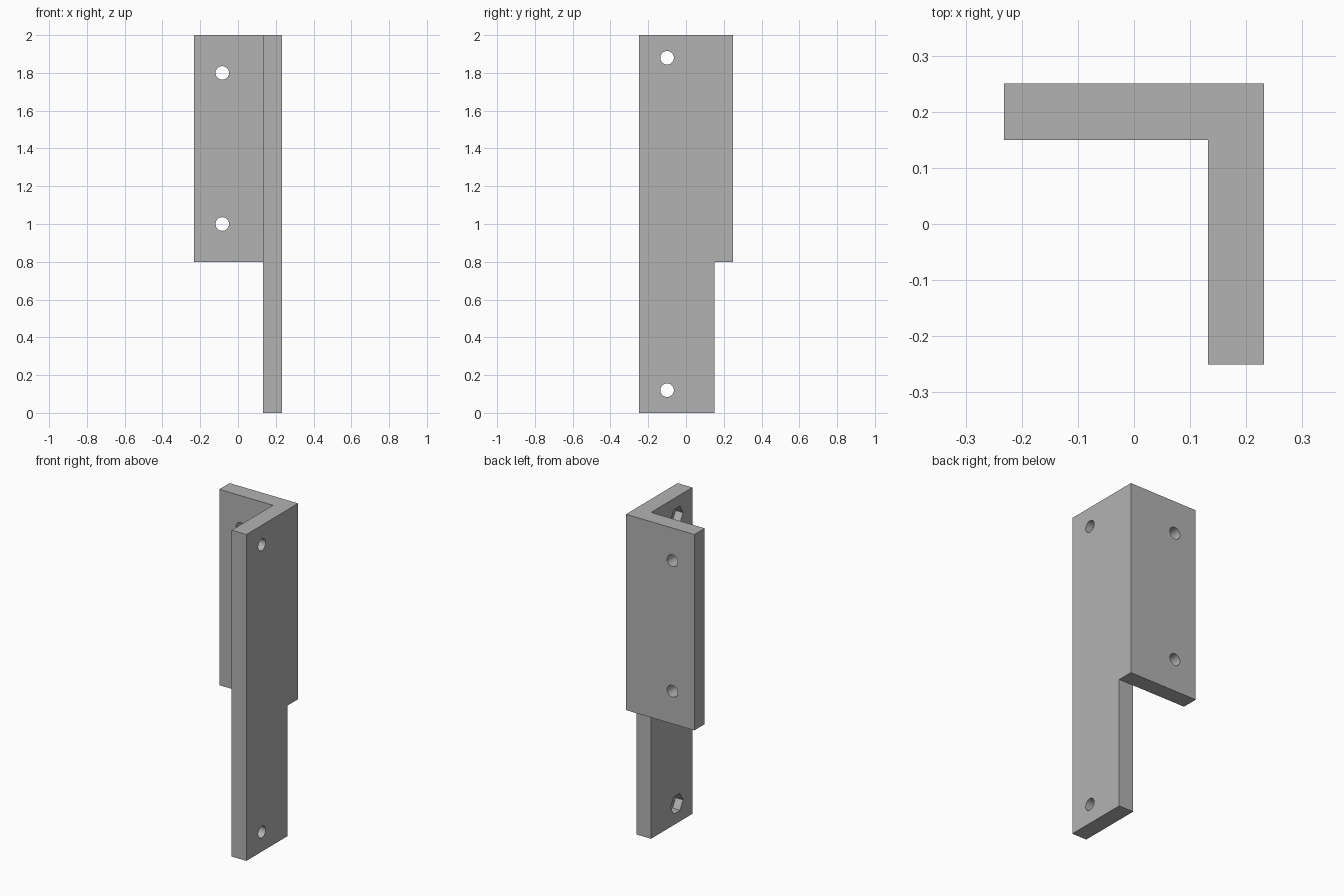
import bpy
import bmesh
from math import pi, radians
from mathutils import Matrix

cube = bpy.data.objects.get("Cube")
if cube:
    bpy.data.objects.remove(cube)

grey = bpy.data.materials.new("plain_grey")
grey.use_nodes = True
colour = (0.45, 0.45, 0.45, 1)
grey.diffuse_color = colour
grey.node_tree.nodes["Principled BSDF"].inputs["Base Color"].default_value = colour

# Main dimensions
HX, HY, TOP, STEP, T = 0.232, 0.25, 2.0, 0.8, 0.1
HOLE_R, NUT_R, NUT_DEPTH = 0.036, 0.06, 0.05


def make_object(name, bm):
    bmesh.ops.recalc_face_normals(bm, faces=bm.faces)
    mesh = bpy.data.meshes.new(name)
    bm.to_mesh(mesh)
    bm.free()
    mesh.materials.append(grey)
    obj = bpy.data.objects.new(name, mesh)
    bpy.context.collection.objects.link(obj)
    return obj


def prism(name, outline, offset):
    """Extrude a closed outline along an offset."""
    bm = bmesh.new()
    face = bm.faces.new([bm.verts.new(p) for p in outline])
    ext = bmesh.ops.extrude_face_region(bm, geom=[face])
    moved = [g for g in ext["geom"] if isinstance(g, bmesh.types.BMVert)]
    bmesh.ops.translate(bm, verts=moved, vec=offset)
    return make_object(name, bm)


def cut(target, name, centre, radius, depth, sides, axis):
    """Subtract a cylinder or hexagon running along x or y."""
    turn = Matrix.Rotation(pi / 2, 4, "Y" if axis == "x" else "X")
    bm = bmesh.new()
    bmesh.ops.create_cone(bm, cap_ends=True, segments=sides, radius1=radius,
                          radius2=radius, depth=depth,
                          matrix=Matrix.Translation(centre) @ turn)
    cutter = make_object(name, bm)
    cutter.hide_render = True
    mod = target.modifiers.new(name, "BOOLEAN")
    mod.operation = "DIFFERENCE"
    mod.solver = "EXACT"
    mod.object = cutter
    bpy.context.view_layer.objects.active = target
    bpy.ops.object.modifier_apply(modifier=name)
    bpy.data.objects.remove(cutter)


# Angle bracket: L-shaped upper section
inner_x, inner_y = HX - T, HY - T
bracket = prism("angle_bracket", [
    (-HX, HY, STEP), (-HX, inner_y, STEP), (inner_x, inner_y, STEP),
    (inner_x, -HY, STEP), (HX, -HY, STEP), (HX, HY, STEP)], (0, 0, TOP - STEP))

# Long tail of the side flange, joined to the bracket
tail = prism("side_flange_tail", [
    (inner_x, -HY, 0), (HX, -HY, 0), (HX, inner_y, 0), (inner_x, inner_y, 0)],
    (0, 0, STEP))
bm = bmesh.new()
bm.from_mesh(bracket.data)
bm.from_mesh(tail.data)
bpy.data.objects.remove(tail)

# Weld the seam: open the shared rectangle and rebuild the step underside
seam = [f for f in bm.faces if all(abs(v.co.z - STEP) < 1e-5 for v in f.verts)]
bmesh.ops.delete(bm, geom=seam, context="FACES_ONLY")
bmesh.ops.remove_doubles(bm, verts=bm.verts, dist=1e-5)
level = {(round(v.co.x, 3), round(v.co.y, 3)): v for v in bm.verts
         if abs(v.co.z - STEP) < 1e-5}
loop = [(-HX, HY), (-HX, inner_y), (inner_x, inner_y), (HX, inner_y), (HX, HY)]
bm.faces.new([level[round(x, 3), round(y, 3)] for x, y in loop])
bmesh.ops.recalc_face_normals(bm, faces=bm.faces)
# Merge the coplanar flange faces above and below the seam
flat = [e for e in bm.edges if len(e.link_faces) == 2 and e.calc_face_angle() < 0.01]
bmesh.ops.dissolve_edges(bm, edges=flat, use_verts=False)
bm.to_mesh(bracket.data)
bm.free()

# Screw holes through the back flange
for z in (1.0, 1.8):
    cut(bracket, "back_hole", (-0.083, HY - T / 2, z), HOLE_R, T * 2, 32, "y")

# Screw holes with hexagonal nut pockets in the inner side of the side flange
for z in (0.12, 1.88):
    cut(bracket, "side_hole", (HX - T / 2, -0.1, z), HOLE_R, T * 2, 32, "x")
    cut(bracket, "nut_pocket", (inner_x, -0.1, z), NUT_R, NUT_DEPTH * 2, 6, "x")

bpy.ops.object.select_all(action="DESELECT")
bracket.select_set(True)
bpy.context.view_layer.objects.active = bracket
bpy.ops.object.shade_smooth_by_angle(angle=radians(30))
